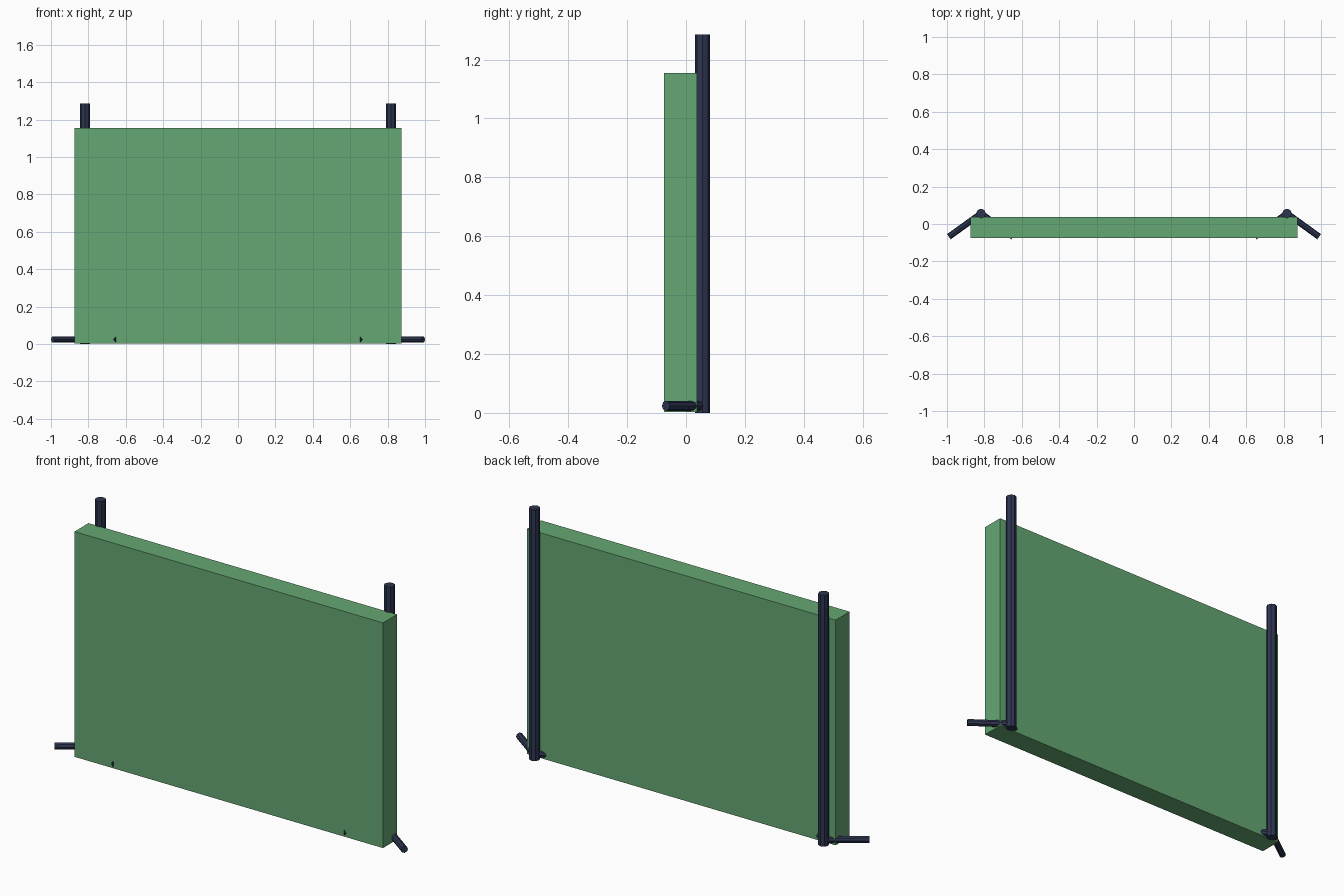
import bpy
from mathutils import Vector

if "Cube" in bpy.data.objects:
    bpy.data.objects.remove(bpy.data.objects["Cube"])


def material(name, color):
    m = bpy.data.materials.new(name)
    m.diffuse_color = (*color, 1)
    m.use_nodes = True
    m.node_tree.nodes["Principled BSDF"].inputs["Base Color"].default_value = m.diffuse_color
    return m


green = material("green", (0.13, 0.39, 0.17))
navy = material("dark navy", (0.026, 0.036, 0.08))


def rod(name, a, b, radius, sides):
    a, b = Vector(a), Vector(b)
    d = b - a
    bpy.ops.mesh.primitive_cylinder_add(vertices=sides, radius=radius,
                                        depth=d.length, location=(a + b) / 2)
    o = bpy.context.object
    o.rotation_euler = d.to_track_quat('Z', 'Y').to_euler()
    o.name = name
    o.data.materials.append(navy)
    return o


# Screen panel
bpy.ops.mesh.primitive_cube_add(size=1, location=(0, -0.0185, 0.579))
panel = bpy.context.object
panel.name = "panel"
panel.scale = (1.746, 0.113, 1.152)
panel.data.materials.append(green)

# Posts behind the panel, each with two splayed feet
for side, s in (("left", -1), ("right", 1)):
    x, y = s * 0.818, 0.056
    rod(side + "_post", (x, y, 0), (x, y, 1.285), 0.026, 8)
    for part, t in (("outer", 1), ("inner", -1)):
        rod(f"{side}_{part}_foot", (x, y, 0.024),
            (x + s * t * 0.172, -0.068, 0.024), 0.017, 8)
